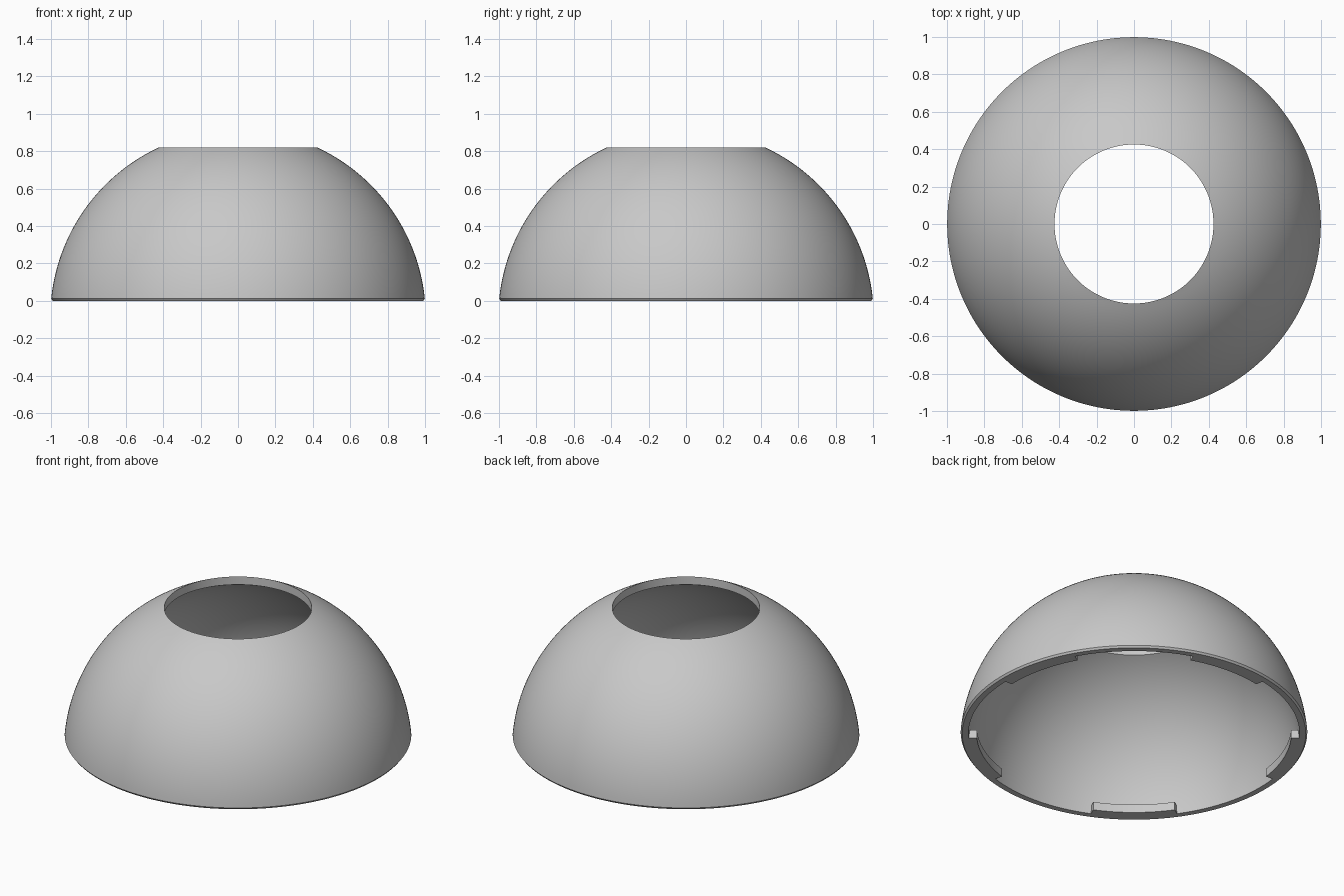
import bpy
import bmesh
from math import radians, sqrt, sin, cos, atan2

if "Cube" in bpy.data.objects:
    bpy.data.objects.remove(bpy.data.objects["Cube"], do_unlink=True)

# Dimensions
CENTRE_Z = -0.09       # sphere centre sits below the base
OUTER_R = 1.004
INNER_R = 0.958
HEIGHT = 0.82
HOLE_R = 0.425
TAB_COUNT = 5
TAB_WIDTH = 30
TAB_CENTRE = 14

grey = bpy.data.materials.new("plain grey")
grey.use_nodes = True
colour = (0.58, 0.58, 0.58, 1)
grey.diffuse_color = colour
grey.node_tree.nodes["Principled BSDF"].inputs["Base Color"].default_value = colour


def arc(radius, start, end, steps):
    """Points on a sphere outline between two (r, z) points."""
    a = atan2(start[1] - CENTRE_Z, start[0])
    b = atan2(end[1] - CENTRE_Z, end[0])
    angles = [a + (b - a) * i / steps for i in range(steps + 1)]
    return [(radius * cos(t), CENTRE_Z + radius * sin(t)) for t in angles]


def lathe(name, profile, start=0, sweep=360, segments=192):
    """Turn a closed (r, z) outline around the vertical axis."""
    full = sweep == 360
    bm = bmesh.new()
    rings = []
    for i in range(segments if full else segments + 1):
        t = radians(start + sweep * i / segments)
        rings.append([bm.verts.new((r * cos(t), r * sin(t), z)) for r, z in profile])
    n = len(profile)
    for i in range(segments):
        a, b = rings[i], rings[(i + 1) % len(rings)]
        for j in range(n):
            k = (j + 1) % n
            bm.faces.new((a[j], b[j], b[k], a[k]))
    if not full:
        bm.faces.new(rings[0])
        bm.faces.new(rings[-1])
    bmesh.ops.recalc_face_normals(bm, faces=bm.faces)
    mesh = bpy.data.meshes.new(name)
    bm.to_mesh(mesh)
    bm.free()
    mesh.materials.append(grey)
    obj = bpy.data.objects.new(name, mesh)
    bpy.context.collection.objects.link(obj)
    bpy.ops.object.select_all(action="DESELECT")
    obj.select_set(True)
    bpy.context.view_layer.objects.active = obj
    bpy.ops.object.shade_smooth_by_angle(angle=radians(30))
    return obj


# Hollow dome, open at the top, with a small chamfer on the lower edge
base_inner_r = sqrt(INNER_R**2 - CENTRE_Z**2)
hole_inner_z = CENTRE_Z + sqrt(INNER_R**2 - HOLE_R**2)
outside = arc(OUTER_R, (1, 0.012), (HOLE_R, HEIGHT), 40)
outside[-1] = (HOLE_R, HEIGHT)
inside = arc(INNER_R, (HOLE_R, hole_inner_z), (base_inner_r, 0), 40)
lathe("dome_shell", [(0.99, 0)] + outside + inside)

# Locking tabs spaced around the inside of the lower rim
tab_outline = [(0.907, 0), (0.955, 0), (0.955, 0.052), (0.907, 0.052)]
for i in range(TAB_COUNT):
    start = TAB_CENTRE - TAB_WIDTH / 2 + 360 / TAB_COUNT * i
    lathe(f"rim_tab_{i + 1}", tab_outline, start, TAB_WIDTH, 16)
